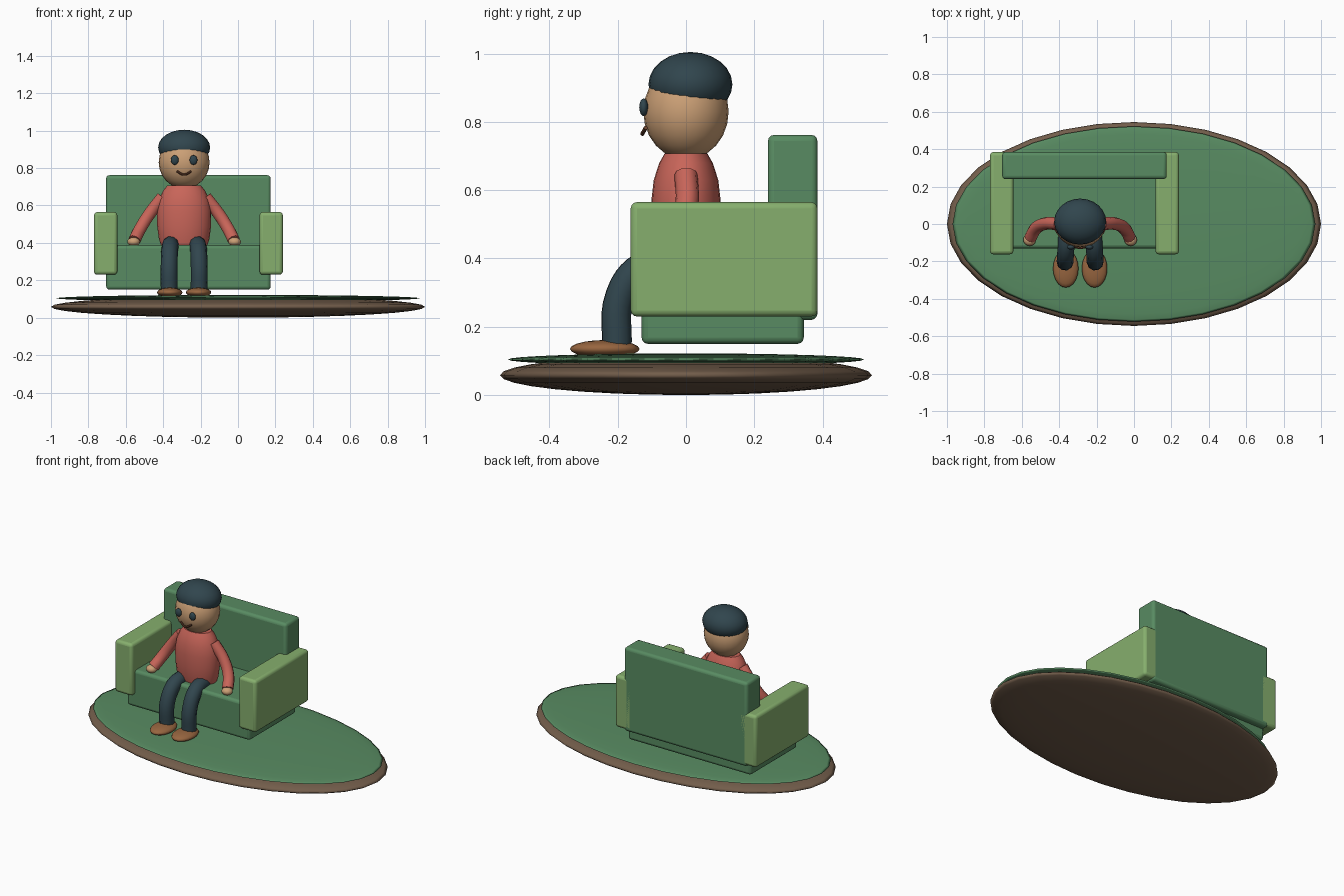
import bpy
import math
from mathutils import Vector

cube = bpy.data.objects.get("Cube")
if cube:
    bpy.data.objects.remove(cube, do_unlink=True)


def material(name, rgb):
    m = bpy.data.materials.new(name)
    m.use_nodes = True
    m.diffuse_color = (*rgb, 1)
    m.node_tree.nodes["Principled BSDF"].inputs["Base Color"].default_value = (*rgb, 1)
    return m


GREEN = material("deep green", (0.098, 0.26, 0.122))
LIME = material("light green", (0.24, 0.43, 0.155))
EARTH = material("earth brown", (0.17, 0.11, 0.07))
SKIN = material("skin", (0.6, 0.35, 0.18))
SHIRT = material("shirt red", (0.58, 0.13, 0.1))
DARK = material("dark teal", (0.03, 0.06, 0.075))
LEATHER = material("shoe leather", (0.31, 0.13, 0.05))
LIP = material("mouth brown", (0.16, 0.06, 0.03))


def finish(obj, name, mat, angle=40):
    obj.name = name
    obj.data.materials.clear()
    obj.data.materials.append(mat)
    bpy.ops.object.select_all(action='DESELECT')
    obj.select_set(True)
    bpy.context.view_layer.objects.active = obj
    bpy.ops.object.shade_smooth_by_angle(angle=math.radians(angle))
    return obj


def ellipsoid(name, centre, radii, mat, segments=24, rings=12):
    bpy.ops.mesh.primitive_uv_sphere_add(segments=segments, ring_count=rings, location=centre)
    obj = bpy.context.object
    obj.scale = radii
    bpy.ops.object.transform_apply(location=False, rotation=False, scale=True)
    return finish(obj, name, mat, 180)


def cushion(name, low, high, mat, bevel=0.018):
    low, high = Vector(low), Vector(high)
    bpy.ops.mesh.primitive_cube_add(size=1, location=(low + high) / 2)
    obj = bpy.context.object
    obj.scale = high - low
    bpy.ops.object.transform_apply(location=False, rotation=False, scale=True)
    mod = obj.modifiers.new("soft edges", 'BEVEL')
    mod.width = bevel
    mod.segments = 3
    return finish(obj, name, mat)


def tube(name, points, radius, mat, resolution=3):
    curve = bpy.data.curves.new(name, 'CURVE')
    curve.dimensions = '3D'
    curve.bevel_depth = radius
    curve.bevel_resolution = resolution
    curve.resolution_u = 6
    curve.use_fill_caps = True
    spline = curve.splines.new('BEZIER')
    spline.bezier_points.add(len(points) - 1)
    for bp, p in zip(spline.bezier_points, points):
        bp.co = p
        bp.handle_left_type = bp.handle_right_type = 'AUTO'
    obj = bpy.data.objects.new(name, curve)
    bpy.context.collection.objects.link(obj)
    bpy.ops.object.select_all(action='DESELECT')
    obj.select_set(True)
    bpy.context.view_layer.objects.active = obj
    bpy.ops.object.convert(target='MESH')
    return finish(bpy.context.object, name, mat)


def lathe(name, centre, profile, depth, mat, sides=24):
    verts, faces = [], []
    for r, z in profile:
        for i in range(sides):
            a = 2 * math.pi * i / sides
            verts.append((r * math.cos(a), r * depth * math.sin(a), z))
    for k in range(len(profile) - 1):
        for i in range(sides):
            j = (i + 1) % sides
            faces.append((k * sides + i, k * sides + j, (k + 1) * sides + j, (k + 1) * sides + i))
    faces.append(tuple(reversed(range(sides))))
    faces.append(tuple(range(len(verts) - sides, len(verts))))
    mesh = bpy.data.meshes.new(name)
    mesh.from_pydata(verts, [], faces)
    obj = bpy.data.objects.new(name, mesh)
    obj.location = centre
    bpy.context.collection.objects.link(obj)
    return finish(obj, name, mat)


# Ground: earth disc with a grass layer
ellipsoid("earth_disc", (0, 0, 0.058), (1, 0.545, 0.058), EARTH, 32, 16)
ellipsoid("grass_layer", (0, 0, 0.104), (0.97, 0.522, 0.018), GREEN, 32, 16)

# Sofa
cushion("sofa_seat", (-0.705, -0.13, 0.15), (0.175, 0.345, 0.388), GREEN)
cushion("sofa_back", (-0.705, 0.24, 0.22), (0.175, 0.385, 0.762), GREEN)
for side, x in (("right", -0.77), ("left", 0.115)):
    cushion(side + "_armrest", (x, -0.162, 0.23), (x + 0.125, 0.385, 0.565), LIME)

# Seated person: torso, head and hair
PX = -0.288
lathe("torso", (PX, 0, 0),
      [(0.12, 0.375), (0.135, 0.42), (0.144, 0.49), (0.145, 0.57),
       (0.135, 0.63), (0.112, 0.68), (0.09, 0.707)], 0.7, SHIRT)
ellipsoid("head", (PX, 0, 0.83), (0.136, 0.125, 0.14), SKIN)
ellipsoid("hair", (PX, 0.013, 0.91), (0.139, 0.123, 0.095), DARK)
tube("mouth", [(PX - 0.038, -0.118, 0.783), (PX, -0.128, 0.765),
               (PX + 0.038, -0.118, 0.783)], 0.006, LIP, 2)

# Paired features and limbs
for side, s in (("right", -1), ("left", 1)):
    def at(x, y, z):
        return (PX + s * x, y, z)
    ellipsoid(side + "_eye", at(0.05, -0.124, 0.843), (0.021, 0.013, 0.026), DARK, 16, 8)
    tube(side + "_arm", [at(0.115, 0, 0.645), at(0.185, 0.002, 0.555),
                         at(0.238, -0.025, 0.47), at(0.265, -0.072, 0.415)], 0.034, SHIRT)
    ellipsoid(side + "_hand", at(0.27, -0.085, 0.406), (0.034, 0.032, 0.024), SKIN, 16, 8)
    tube(side + "_leg", [at(0.07, -0.04, 0.395), at(0.076, -0.13, 0.375),
                         at(0.08, -0.193, 0.29), at(0.08, -0.203, 0.135)], 0.045, DARK)
    ellipsoid(side + "_shoe", at(0.077, -0.238, 0.135), (0.068, 0.102, 0.026), LEATHER, 20, 10)
